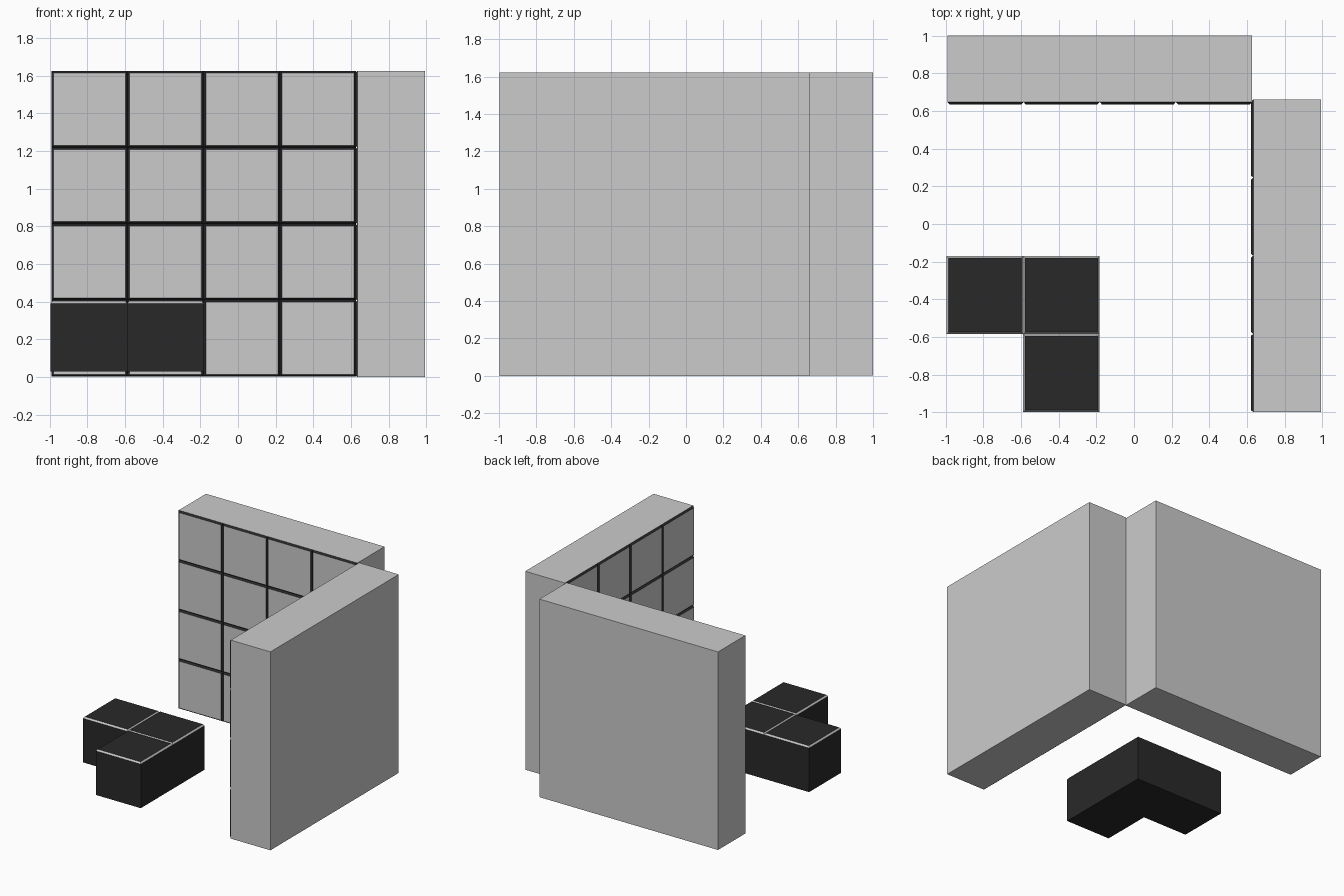
import bpy, bmesh

if "Cube" in bpy.data.objects:
    bpy.data.objects.remove(bpy.data.objects["Cube"])


def material(name, v):
    m = bpy.data.materials.new(name)
    m.diffuse_color = (v, v, v, 1)
    m.use_nodes = True
    m.node_tree.nodes["Principled BSDF"].inputs["Base Color"].default_value = m.diffuse_color
    return m


dark = material("dark", 0.022)
grey = material("grey", 0.8)


def tiled_slab(name, cells, origin, size, back, rim, face, inset, place, body, trim):
    """Solid slab of square cells; each cell has a raised face with chamfered trim.
    place(u, v, d) maps slab coordinates to world space."""
    bm = bmesh.new()

    def quad(pts, mat):
        f = bm.faces.new([bm.verts.new(place(*p)) for p in pts])
        f.material_index = mat

    for i, j in cells:
        u0, v0 = origin[0] + i * size[0], origin[1] + j * size[1]
        u1, v1 = u0 + size[0], v0 + size[1]
        outer = [(u0, v0), (u1, v0), (u1, v1), (u0, v1)]
        t = inset
        inner = [(u0 + t, v0 + t), (u1 - t, v0 + t), (u1 - t, v1 - t), (u0 + t, v1 - t)]
        quad([(*p, face) for p in inner], 0)
        quad([(*p, back) for p in reversed(outer)], 0)
        neighbours = [(i, j - 1), (i + 1, j), (i, j + 1), (i - 1, j)]
        for k in range(4):
            a, b = outer[k], outer[(k + 1) % 4]
            c, d = inner[(k + 1) % 4], inner[k]
            quad([(*a, rim), (*b, rim), (*c, face), (*d, face)], 1)
            # side walls only on the outline of the slab
            if neighbours[k] not in cells:
                quad([(*a, back), (*b, back), (*b, rim), (*a, rim)], 0)
    bmesh.ops.remove_doubles(bm, verts=bm.verts, dist=1e-5)
    bmesh.ops.dissolve_limit(bm, angle_limit=0.01, verts=bm.verts, edges=bm.edges,
                             delimit={'MATERIAL'})
    bmesh.ops.recalc_face_normals(bm, faces=bm.faces)
    me = bpy.data.meshes.new(name)
    bm.to_mesh(me)
    bm.free()
    me.materials.append(body)
    me.materials.append(trim)
    ob = bpy.data.objects.new(name, me)
    bpy.context.collection.objects.link(ob)
    return ob


grid = [(i, j) for i in range(4) for j in range(4)]

# Back wall, tiles facing the front
tiled_slab("back_wall", grid, (-0.99, 0.003), (0.404, 0.405), 1.0, 0.648, 0.635, 0.011,
           lambda u, v, d: (u, d, v), grey, dark)

# Right wall, tiles facing left
tiled_slab("right_wall", grid, (-0.998, 0.0), (0.4147, 0.4058), 0.992, 0.633, 0.62, 0.011,
           lambda u, v, d: (d, u, v), grey, dark)

# L-shaped floor blocks, tiles facing up
tiled_slab("floor_blocks", [(0, 1), (1, 1), (1, 0)], (-0.994, -0.997), (0.406, 0.413),
           0.03, 0.39, 0.403, 0.01, lambda u, v, d: (u, v, d), dark, grey)
